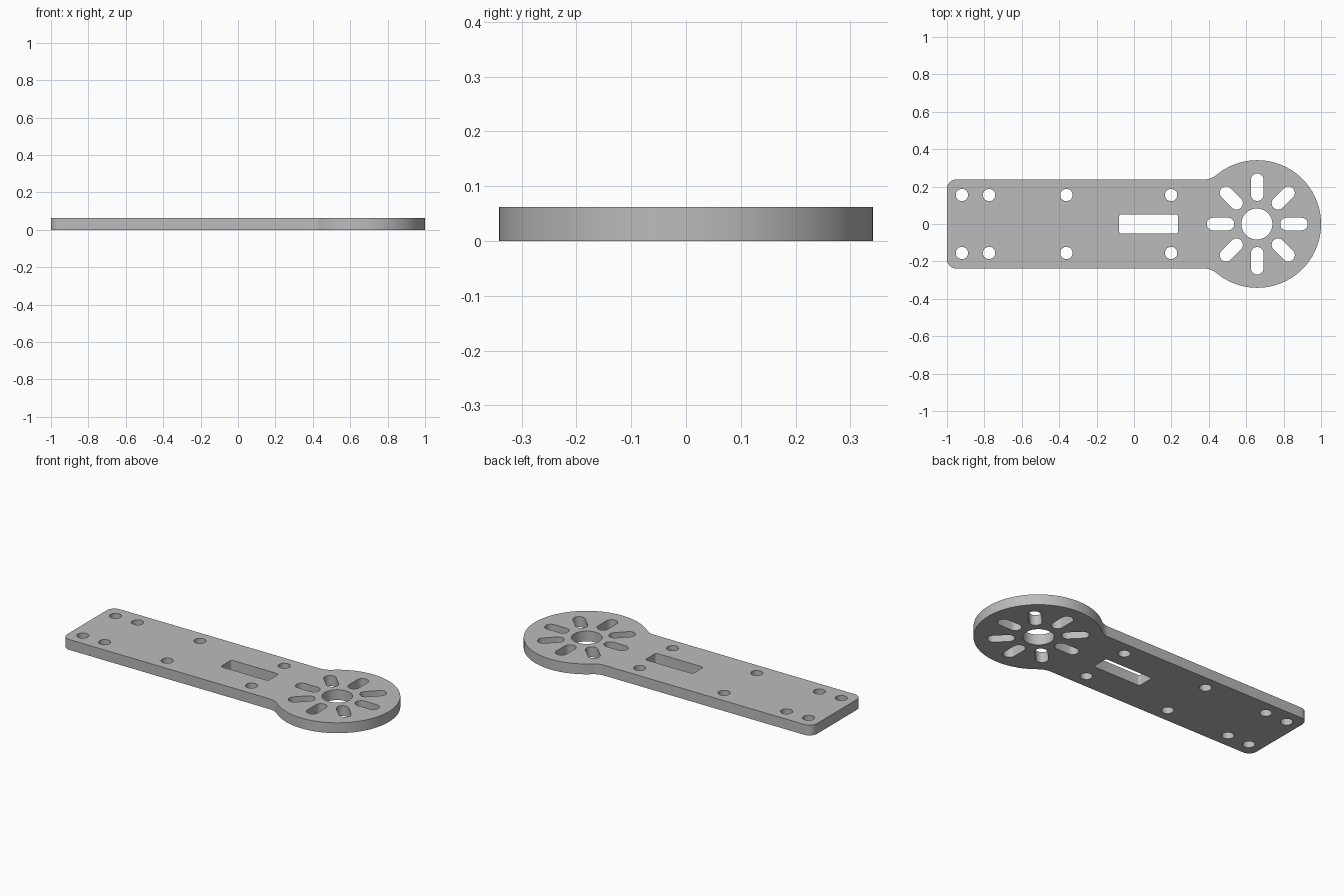
import bpy, bmesh, math

if "Cube" in bpy.data.objects:
    bpy.data.objects.remove(bpy.data.objects["Cube"])

THICK = 0.062
CX, R = 0.659, 0.341      # round head centre and radius
HALF, FILLET = 0.238, 0.1  # arm half width, neck fillet radius


def arc(cx, cy, r, a0, a1, n):
    """Points on an arc, angles in degrees."""
    return [(cx + r * math.cos(math.radians(a0 + (a1 - a0) * i / n)),
             cy + r * math.sin(math.radians(a0 + (a1 - a0) * i / n))) for i in range(n + 1)]


def circle(cx, cy, r, n):
    return arc(cx, cy, r, 0, 360, n)[:-1]


def rounded_rect(x0, x1, h, r, n):
    return (arc(x1 - r, h - r, r, 0, 90, n) + arc(x0 + r, h - r, r, 90, 180, n)
            + arc(x0 + r, r - h, r, 180, 270, n) + arc(x1 - r, r - h, r, 270, 360, n))


def slot(angle, d0, d1, r):
    """Radial slot around the head centre."""
    c, s = math.cos(math.radians(angle)), math.sin(math.radians(angle))
    return (arc(CX + d1 * c, d1 * s, r, angle - 90, angle + 90, 12)
            + arc(CX + d0 * c, d0 * s, r, angle + 90, angle + 270, 12))


# Outline: upper half from the head tip to the arm end, then mirrored
fx = CX - math.sqrt((R + FILLET) ** 2 - (HALF + FILLET) ** 2)
fy = HALF + FILLET
touch = math.degrees(math.atan2(fy, fx - CX))
upper = (arc(CX, 0, R, 0, touch, 48)
         + arc(fx, fy, FILLET, touch - 180, -90, 8)[1:]
         + arc(-0.95, HALF - 0.05, 0.05, 90, 180, 10))
loops = [upper + [(x, -y) for x, y in reversed(upper[1:])]]

# Screw holes, window, hub bore and radial slots
for x in (-0.92, -0.775, -0.361, 0.198):
    for side in (1, -1):
        loops.append(circle(x, side * 0.155, 0.033, 32))
loops.append(rounded_rect(-0.08, 0.235, 0.051, 0.012, 5))
loops.append(circle(CX - 0.002, 0, 0.083, 48))
for k in range(8):
    loops.append(slot(k * 45, 0.157, 0.236, 0.034))

# Extruded flat profile
curve = bpy.data.curves.new("plate_profile", 'CURVE')
curve.dimensions = '2D'
curve.fill_mode = 'BOTH'
curve.extrude = THICK / 2
for pts in loops:
    spline = curve.splines.new('POLY')
    spline.points.add(len(pts) - 1)
    for p, (x, y) in zip(spline.points, pts):
        p.co = (x, y, 0, 1)
    spline.use_cyclic_u = True
plate = bpy.data.objects.new("mounting_plate", curve)
bpy.context.collection.objects.link(plate)
bpy.context.view_layer.objects.active = plate
plate.select_set(True)
bpy.ops.object.convert(target='MESH')
plate = bpy.context.object

# Weld the caps to the walls and rest the plate on the ground
bm = bmesh.new()
bm.from_mesh(plate.data)
bmesh.ops.remove_doubles(bm, verts=bm.verts, dist=1e-5)
bmesh.ops.translate(bm, verts=bm.verts, vec=(0, 0, THICK / 2))
bmesh.ops.recalc_face_normals(bm, faces=bm.faces)
bm.to_mesh(plate.data)
bm.free()
bpy.ops.object.shade_smooth_by_angle(angle=math.radians(30))

grey = bpy.data.materials.new("plain_grey")
grey.diffuse_color = (0.5, 0.5, 0.5, 1)
grey.use_nodes = True
grey.node_tree.nodes["Principled BSDF"].inputs["Base Color"].default_value = grey.diffuse_color
plate.data.materials.clear()
plate.data.materials.append(grey)
